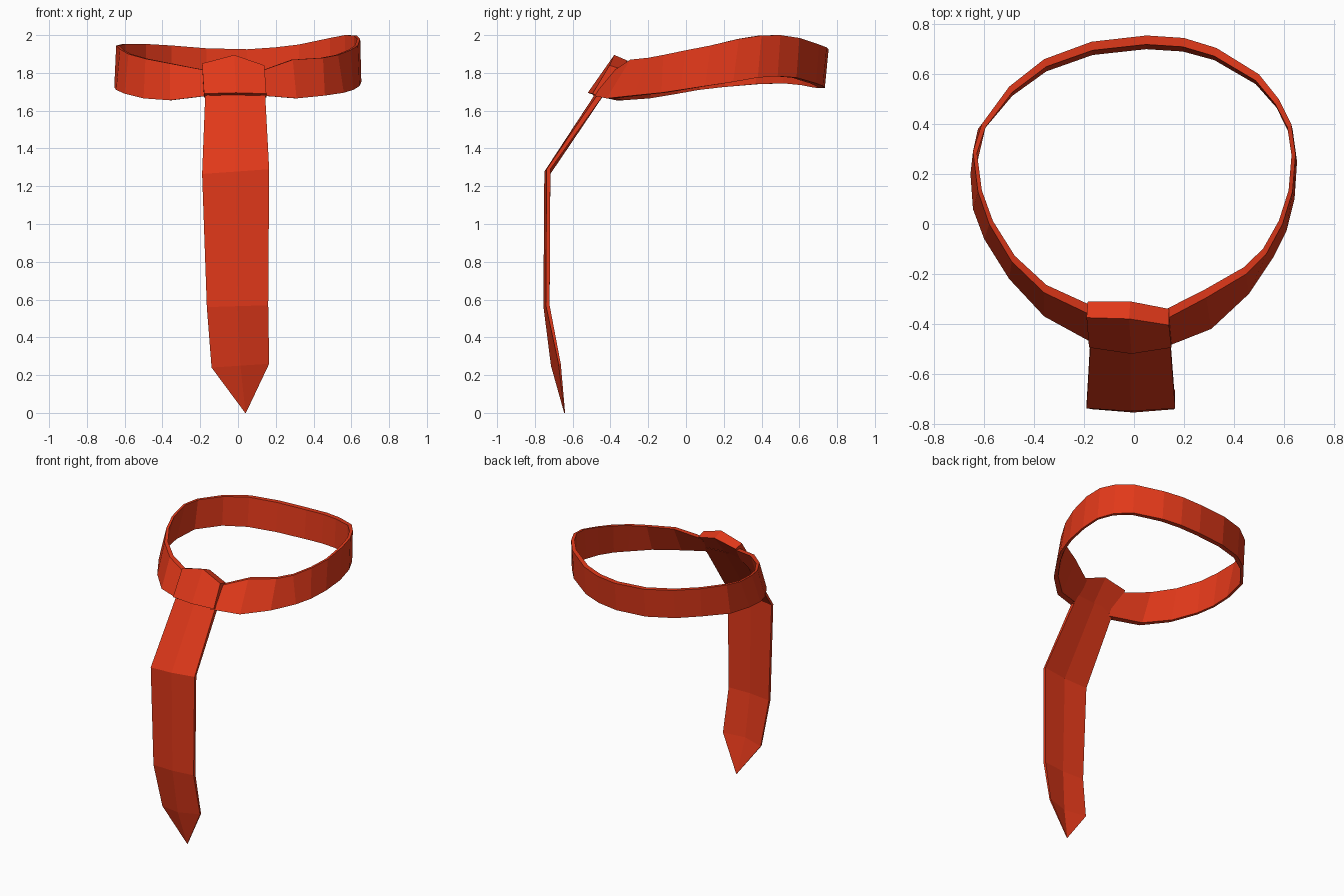
import bpy, bmesh

mat = bpy.data.materials.new("red_cloth")
mat.diffuse_color = (0.75, 0.04, 0.01, 1)


def loft(name, rings):
    """Skin a row of matching closed cross-sections and cap both ends."""
    bm = bmesh.new()
    rows = [[bm.verts.new(p) for p in ring] for ring in rings]
    n = len(rows[0])
    for a, b in zip(rows, rows[1:]):
        for i in range(n):
            j = (i + 1) % n
            bm.faces.new((a[i], a[j], b[j], b[i]))
    bm.faces.new(rows[0])
    bm.faces.new(rows[-1])
    bmesh.ops.remove_doubles(bm, verts=bm.verts, dist=0.0005)
    bmesh.ops.recalc_face_normals(bm, faces=bm.faces)
    me = bpy.data.meshes.new(name)
    bm.to_mesh(me)
    bm.free()
    me.materials.append(mat)
    ob = bpy.data.objects.new(name, me)
    bpy.context.collection.objects.link(ob)
    return ob


# Neck band: outer top x, y, z then outer bottom x, y, z, from knot round the back
stations = [
    (-.15, -.375, 1.81, -.15, -.485, 1.68),
    (-.36, -.275, 1.85, -.36, -.37, 1.655),
    (-.49, -.15, 1.875, -.50, -.22, 1.665),
    (-.58, .00, 1.90, -.60, -.06, 1.69),
    (-.625, .13, 1.925, -.645, .06, 1.71),
    (-.645, .29, 1.945, -.655, .20, 1.725),
    (-.61, .40, 1.953, -.625, .38, 1.74),
    (-.50, .55, 1.953, -.50, .535, 1.745),
    (-.36, .66, 1.945, -.36, .64, 1.735),
    (-.17, .73, 1.93, -.17, .71, 1.722),
    (.05, .755, 1.925, .05, .735, 1.72),
    (.20, .745, 1.935, .20, .725, 1.73),
    (.33, .705, 1.95, .33, .688, 1.745),
    (.50, .60, 1.985, .50, .585, 1.775),
    (.58, .50, 2.0, .585, .485, 1.782),
    (.63, .40, 1.998, .635, .38, 1.775),
    (.647, .28, 1.98, .653, .25, 1.752),
    (.635, .13, 1.945, .643, .10, 1.73),
    (.595, .00, 1.92, .61, -.03, 1.71),
    (.53, -.12, 1.895, .56, -.13, 1.695),
    (.45, -.20, 1.88, .46, -.28, 1.68),
    (.29, -.295, 1.87, .31, -.42, 1.665),
    (.12, -.385, 1.81, .12, -.495, 1.68),
]


def inward(x, y, z):
    return (x * .975, .2 + (y - .2) * .935, z)


loft("neck_band", [
    [s[:3], s[3:], inward(*s[3:]), inward(*s[:3])] for s in stations])

# Knot: left, centre and right sections (front top, front bottom, back bottom, back top)
loft("knot", [
    [(-.19, -.375, 1.85), (-.18, -.495, 1.69), (-.18, -.445, 1.67), (-.185, -.31, 1.83)],
    [(-.02, -.38, 1.895), (-.01, -.52, 1.695), (-.01, -.465, 1.675), (-.015, -.31, 1.865)],
    [(.14, -.405, 1.84), (.15, -.495, 1.69), (.15, -.445, 1.67), (.14, -.34, 1.82)],
])

# Hanging tail: left x, left z, right x, right z, edge y, ridge y, thickness in y
tail = [
    (-.172, 1.72, .142, 1.72, -.445, -.46, .035),
    (-.19, 1.265, .165, 1.29, -.738, -.75, .02),
    (-.165, .56, .16, .57, -.742, -.755, .02),
    (-.14, .24, .165, .26, -.675, -.715, .012),
    (.038, .0, .042, .0, -.644, -.645, .004),
]
loft("hanging_tail", [
    [(xl, ye, zl), ((xl + xr) / 2, yc, (zl + zr) / 2), (xr, ye, zr),
     (xr, ye + t, zr), ((xl + xr) / 2, yc + t, (zl + zr) / 2), (xl, ye + t, zl)]
    for xl, zl, xr, zr, ye, yc, t in tail])
